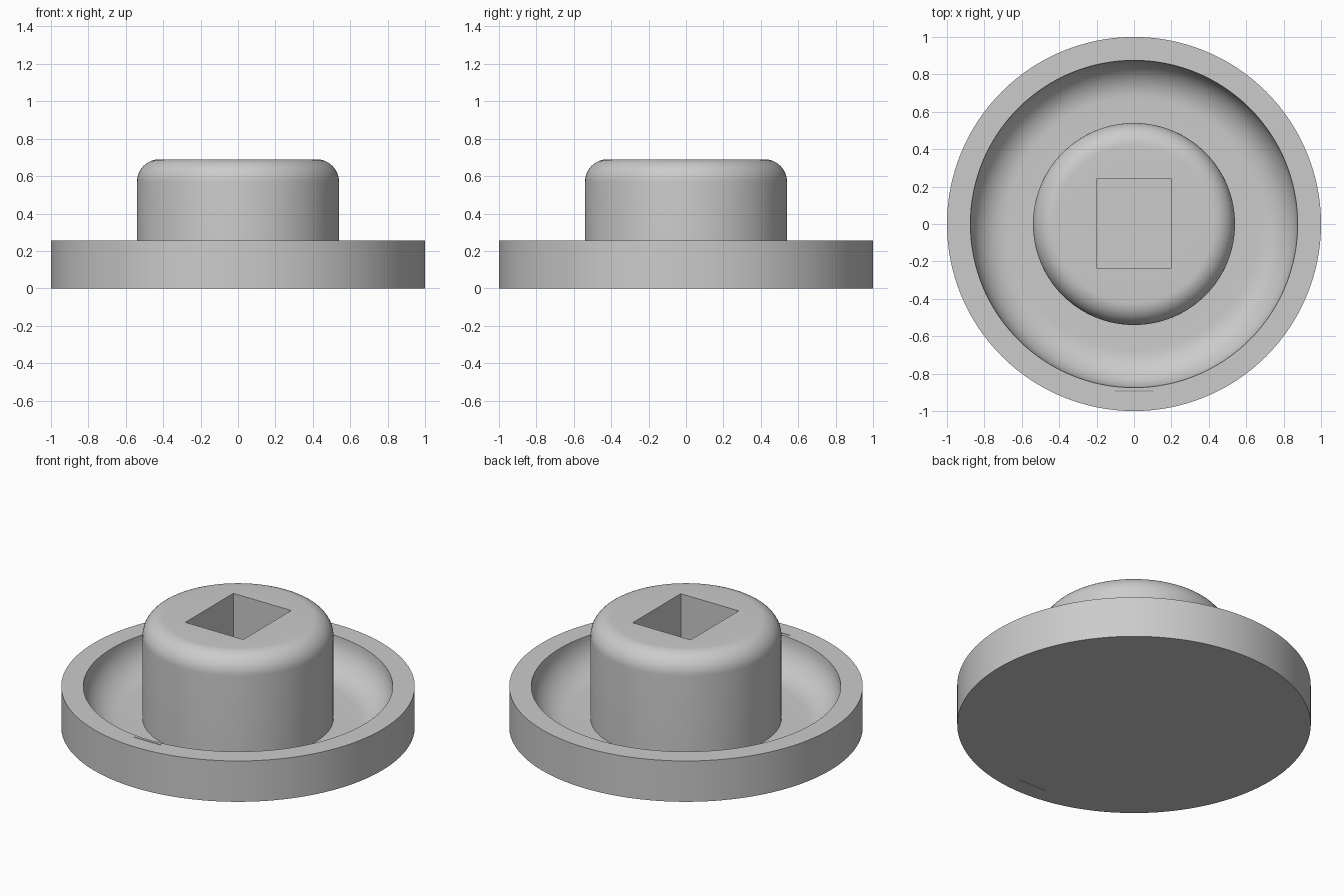
import bpy, bmesh
from math import sin, cos, pi, radians

cube = bpy.data.objects.get("Cube")
if cube:
    bpy.data.objects.remove(cube, do_unlink=True)

grey = bpy.data.materials.new("plain grey")
grey.use_nodes = True
colour = (0.6, 0.6, 0.6, 1)
grey.diffuse_color = colour
grey.node_tree.nodes["Principled BSDF"].inputs["Base Color"].default_value = colour


def arc(cx, cz, r, start, end, steps=12):
    """Points on a circle in the profile plane, angles in degrees."""
    angles = [radians(start + (end - start) * i / steps) for i in range(steps + 1)]
    return [(cx + r * cos(a), cz + r * sin(a)) for a in angles]


def lathe(name, profile, sides=128):
    """Revolve a radius/height profile about the z axis."""
    bm = bmesh.new()
    verts = [bm.verts.new((r, 0, z)) for r, z in profile]
    edges = [bm.edges.new(pair) for pair in zip(verts, verts[1:])]
    bmesh.ops.spin(bm, geom=verts + edges, cent=(0, 0, 0), axis=(0, 0, 1),
                   angle=2 * pi, steps=sides, use_merge=True)
    bmesh.ops.remove_doubles(bm, verts=bm.verts, dist=0.0001)
    bmesh.ops.recalc_face_normals(bm, faces=bm.faces)
    mesh = bpy.data.meshes.new(name)
    bm.to_mesh(mesh)
    bm.free()
    obj = bpy.data.objects.new(name, mesh)
    bpy.context.collection.objects.link(obj)
    obj.data.materials.append(grey)
    return obj


def cut_box(target, name, location, size):
    """Subtract a box from the target."""
    bpy.ops.mesh.primitive_cube_add(size=1, location=location)
    cutter = bpy.context.object
    cutter.name = name
    cutter.scale = size
    cutter.hide_render = True
    cutter.data.materials.append(grey)
    mod = target.modifiers.new(name, "BOOLEAN")
    mod.operation = "DIFFERENCE"
    mod.solver = "EXACT"
    mod.object = cutter
    bpy.context.view_layer.objects.active = target
    bpy.ops.object.modifier_apply(modifier=mod.name)
    bpy.data.objects.remove(cutter, do_unlink=True)


# Dished flange with a round-shouldered hub
rim_top, floor, hub_top = 0.255, 0.055, 0.69
profile = [(0, 0), (1, 0), (1, rim_top)]
profile += arc(0.675, rim_top, 0.2, 0, -90)
profile += [(0.54, floor)]
profile += arc(0.42, hub_top - 0.12, 0.12, 0, 90)
profile += [(0, hub_top)]
body = lathe("flanged_hub", profile)

# Square socket in the hub, thin slit through the front of the rim
cut_box(body, "socket_cutter", (0, 0.003, 0.55), (0.4, 0.474, 0.6))
cut_box(body, "slit_cutter", (0, -0.894, 0.15), (0.19, 0.005, 0.6))

bpy.ops.object.select_all(action="DESELECT")
body.select_set(True)
bpy.context.view_layer.objects.active = body
bpy.ops.object.shade_smooth_by_angle(angle=radians(30))
